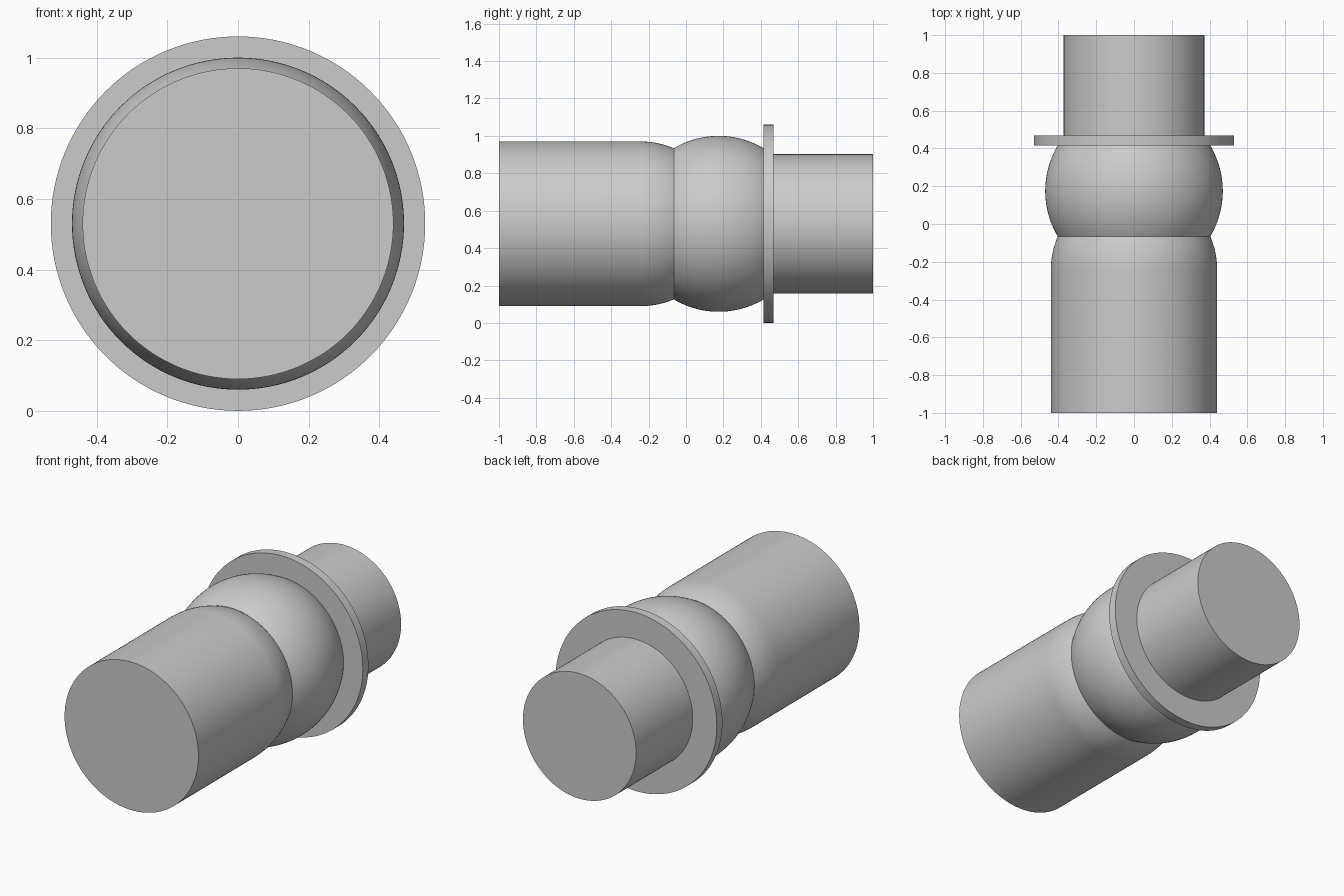
import bpy, bmesh
from math import sin, cos, pi, sqrt, radians

cube = bpy.data.objects.get("Cube")
if cube:
    bpy.data.objects.remove(cube, do_unlink=True)

SEGMENTS = 128
AXIS_Z = 0.53

grey = bpy.data.materials.new("plain grey")
grey.use_nodes = True
colour = (0.6, 0.6, 0.6, 1)
grey.diffuse_color = colour
grey.node_tree.nodes["Principled BSDF"].inputs["Base Color"].default_value = colour


def lathe(name, profile, cap=None):
    """Turn (y, radius) points about the long axis; cap is 'start' or 'end'."""
    bm = bmesh.new()
    rings = []
    for y, r in profile:
        angles = [2 * pi * i / SEGMENTS for i in range(SEGMENTS)]
        rings.append([bm.verts.new((r * cos(a), y, AXIS_Z + r * sin(a))) for a in angles])
    for a, b in zip(rings, rings[1:]):
        for i in range(SEGMENTS):
            j = (i + 1) % SEGMENTS
            bm.faces.new((a[i], b[i], b[j], a[j]))
    if cap == "start":
        bm.faces.new(rings[0])
    elif cap == "end":
        bm.faces.new(rings[-1][::-1])
    mesh = bpy.data.meshes.new(name)
    bm.to_mesh(mesh)
    bm.free()
    mesh.materials.append(grey)
    obj = bpy.data.objects.new(name, mesh)
    bpy.context.collection.objects.link(obj)
    bpy.ops.object.select_all(action="DESELECT")
    obj.select_set(True)
    bpy.context.view_layer.objects.active = obj
    bpy.ops.object.shade_smooth_by_angle(angle=radians(30))
    return obj


def arc(centre, radius, start, end, steps):
    """Profile points on a sphere centred on the axis."""
    ys = [start + (end - start) * i / steps for i in range(steps + 1)]
    return [(y, sqrt(radius ** 2 - (y - centre) ** 2)) for y in ys]


BALL_Y, BALL_R = 0.175, 0.47
BALL_FRONT, BALL_BACK = -0.065, 0.415
FLANGE_BACK, FLANGE_R = 0.468, 0.53
STUB_R = 0.372

# Wide front cylinder with a rounded shoulder running into the ball
lathe("front_cylinder", [(-1, 0.44)] + arc(-0.24, 0.44, -0.24, BALL_FRONT, 12), "start")

# Bulging middle
ball = arc(BALL_Y, BALL_R, BALL_FRONT, BALL_BACK, 40)
lathe("middle_ball", ball)

# Flat collar around the back of the ball
lathe("collar", [ball[-1], (BALL_BACK, FLANGE_R), (FLANGE_BACK, FLANGE_R), (FLANGE_BACK, STUB_R)])

# Narrow rear cylinder
lathe("rear_cylinder", [(FLANGE_BACK, STUB_R), (1, STUB_R)], "end")
